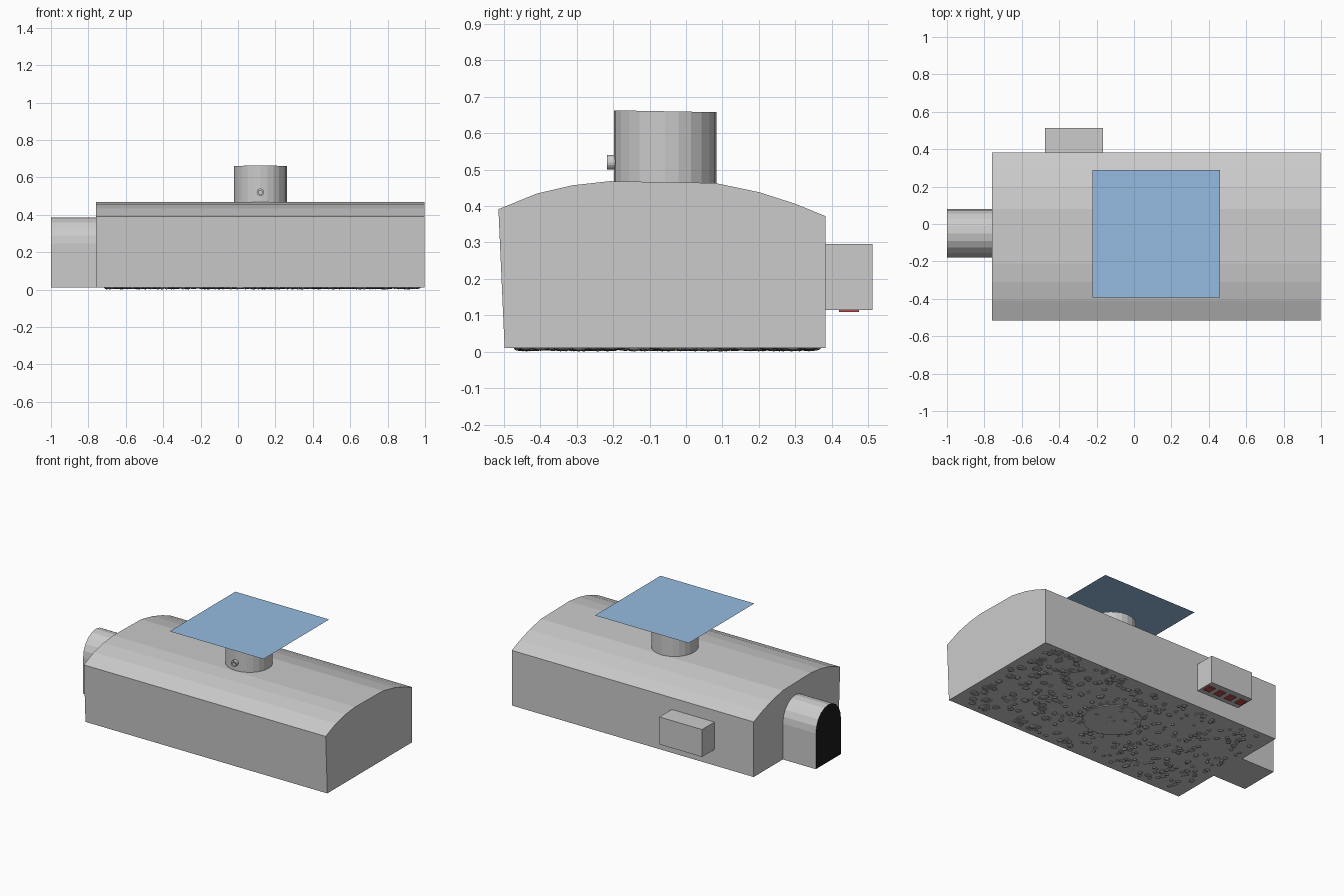
import bpy, bmesh, math, random
from mathutils import Matrix, Vector

if "Cube" in bpy.data.objects:
    bpy.data.objects.remove(bpy.data.objects["Cube"])

random.seed(7)
TAU = 2 * math.pi


def material(name, rgb):
    m = bpy.data.materials.new(name)
    m.diffuse_color = (*rgb, 1)
    m.use_nodes = True
    m.node_tree.nodes["Principled BSDF"].inputs["Base Color"].default_value = m.diffuse_color
    return m


def finish(name, bm, mat=None):
    bmesh.ops.recalc_face_normals(bm, faces=bm.faces)
    me = bpy.data.meshes.new(name)
    bm.to_mesh(me)
    bm.free()
    ob = bpy.data.objects.new(name, me)
    bpy.context.collection.objects.link(ob)
    if mat:
        me.materials.append(mat)
    return ob


def prism(name, profile, x0, x1):
    # closed (y, z) profile pushed along x
    bm = bmesh.new()
    face = bm.faces.new([bm.verts.new((x0, y, z)) for y, z in profile])
    ext = bmesh.ops.extrude_face_region(bm, geom=[face])
    moved = [g for g in ext["geom"] if isinstance(g, bmesh.types.BMVert)]
    bmesh.ops.translate(bm, verts=moved, vec=(x1 - x0, 0, 0))
    return finish(name, bm)


def add_box(bm, lo, hi):
    lo, hi = Vector(lo), Vector(hi)
    bmesh.ops.create_cube(bm, size=1, matrix=Matrix.Translation((lo + hi) / 2)
                          @ Matrix.Diagonal((*(hi - lo), 1)))


def add_cylinder(bm, r, z0, z1, centre, sides):
    bmesh.ops.create_cone(bm, cap_ends=True, segments=sides, radius1=r, radius2=r,
                          depth=z1 - z0,
                          matrix=Matrix.Translation((*centre, (z0 + z1) / 2)))


blue = material("sky_blue", (0.3, 0.5, 0.75))
black = material("black", (0.01, 0.01, 0.01))
dark = material("dark_stone", (0.3, 0.3, 0.3))
red = material("red", (0.5, 0.08, 0.08))
FLOOR = 0.01
CENTRE = (0.12, -0.057)

# vaulted hall
hall = prism("hall_shell", [
    (-0.498, FLOOR), (-0.515, 0.391), (-0.41, 0.434), (-0.31, 0.457), (-0.21, 0.468),
    (0.08, 0.463), (0.20, 0.438), (0.30, 0.406), (0.383, 0.372), (0.383, FLOOR)],
    -0.76, 0.998)

# arched entrance tunnel
arch = [(-0.18, FLOOR)]
arch += [(-0.05 - 0.13 * math.cos(math.pi * i / 10),
          0.245 + 0.14 * math.sin(math.pi * i / 10)) for i in range(11)]
arch += [(0.08, FLOOR)]
tunnel = prism("tunnel", arch, -1.0, -0.74)

# round light shaft with a slightly slanted rim
bm = bmesh.new()
add_cylinder(bm, 0.141, 0.40, 0.66, CENTRE, 24)
for v in bm.verts:
    if v.co.z > 0.6:
        v.co.z -= 0.018 * (v.co.y - CENTRE[1])
shaft = finish("light_shaft", bm)

# wall niche
bm = bmesh.new()
add_box(bm, (-0.475, 0.37, 0.115), (-0.165, 0.512, 0.295))
niche = finish("wall_niche", bm)

# join the rooms into one hollow shell
bpy.context.view_layer.objects.active = hall
for part in (tunnel, shaft, niche):
    mod = hall.modifiers.new("join", "BOOLEAN")
    mod.operation = "UNION"
    mod.solver = "EXACT"
    mod.object = part
    bpy.ops.object.modifier_apply(modifier=mod.name)
    bpy.data.objects.remove(part)

# open the shaft top and the tunnel end
bm = bmesh.new()
bm.from_mesh(hall.data)
openings = [f for f in bm.faces if f.calc_center_median().z > 0.64
            or f.calc_center_median().x < -0.99]
bmesh.ops.delete(bm, geom=openings, context="FACES")
bm.to_mesh(hall.data)
bm.free()

# black tunnel end
bm = bmesh.new()
bm.faces.new([bm.verts.new((-1.0, y, z)) for y, z in arch])
finish("tunnel_end", bm, black)

# sky plane above the shaft
bm = bmesh.new()
bmesh.ops.create_grid(bm, x_segments=1, y_segments=1, size=0.341,
                      matrix=Matrix.Translation((0.12, -0.053, 0.709)))
finish("sky_plane", bm, blue)

# small drain pipe through the shaft wall
bm = bmesh.new()
rings = []
for r, y in ((0.02, -0.17), (0.02, -0.217), (0.011, -0.217), (0.011, -0.17)):
    rings.append([bm.verts.new((0.12 + r * math.cos(TAU * i / 16), y,
                                0.52 + r * math.sin(TAU * i / 16))) for i in range(16)])
for k in range(4):
    a, b = rings[k], rings[(k + 1) % 4]
    for i in range(16):
        j = (i + 1) % 16
        bm.faces.new((a[i], a[j], b[j], b[i]))
finish("drain_pipe", bm)

# round slab under the shaft
bm = bmesh.new()
add_cylinder(bm, 0.172, 0.005, 0.014, CENTRE, 32)
finish("floor_slab", bm)

# red blocks standing in the niche
bm = bmesh.new()
for i in range(4):
    x = -0.32 + (i - 1.5) * 0.08
    add_box(bm, (x - 0.024, 0.42, 0.109), (x + 0.024, 0.475, 0.19))
finish("niche_blocks", bm, red)

# scattered floor stones, larger toward the far end
bm = bmesh.new()
for i in range(400):
    x, y = random.uniform(-0.71, 0.96), random.uniform(-0.46, 0.345)
    size = random.uniform(0.008, 0.017) * (1.0 + 0.7 * max(0, x))
    thick = random.uniform(0.006, 0.011)
    m = (Matrix.Translation((x, y, 0.0115)) @ Matrix.Rotation(random.uniform(0, TAU), 4, "Z")
         @ Matrix.Diagonal((size * random.uniform(1, 1.5), size, thick, 1)))
    bmesh.ops.create_icosphere(bm, subdivisions=2, radius=1, matrix=m)
finish("floor_stones", bm, dark)
